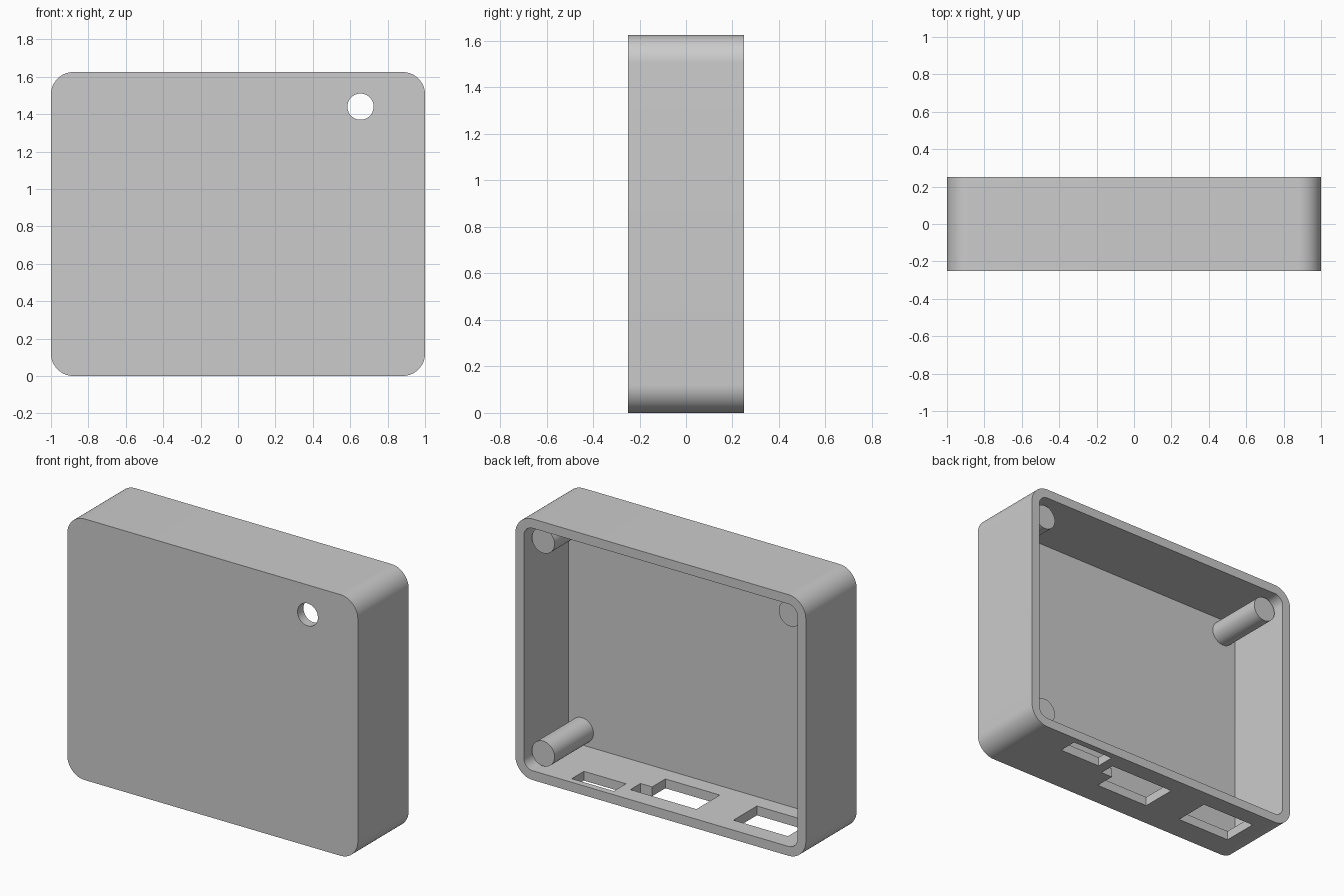
import bpy, bmesh
from math import sin, cos, pi, radians
from mathutils import Vector

if "Cube" in bpy.data.objects:
    bpy.data.objects.remove(bpy.data.objects["Cube"], do_unlink=True)

WIDTH, DEPTH, HEIGHT = 2.0, 0.5, 1.625
WALL, RADIUS = 0.058, 0.12
BACK, FRONT = DEPTH / 2, -DEPTH / 2
FLOOR = FRONT + WALL

grey = bpy.data.materials.new("grey_plastic")
grey.use_nodes = True
grey.diffuse_color = (0.6, 0.6, 0.6, 1)
grey.node_tree.nodes["Principled BSDF"].inputs["Base Color"].default_value = (0.6, 0.6, 0.6, 1)


def rounded_rect(inset):
    """Outline of the case in x and z, pulled in by the inset."""
    r = RADIUS - inset
    hx, z0, z1 = WIDTH / 2 - RADIUS, RADIUS, HEIGHT - RADIUS
    points = []
    for i, (cx, cz) in enumerate([(hx, z1), (-hx, z1), (-hx, z0), (hx, z0)]):
        for k in range(17):
            a = pi / 2 * (i + k / 16)
            points.append((cx + r * cos(a), cz + r * sin(a)))
    return points


def circle(cx, cz, r, n=48):
    return [(cx + r * cos(2 * pi * k / n), cz + r * sin(2 * pi * k / n)) for k in range(n)]


def prism(name, outline, lo, hi, axis="y"):
    """Extrude an outline along y (points in x, z) or along z (points in x, y)."""
    bm = bmesh.new()
    place = (lambda a, b: (a, lo, b)) if axis == "y" else (lambda a, b: (a, b, lo))
    face = bm.faces.new([bm.verts.new(place(a, b)) for a, b in outline])
    extruded = bmesh.ops.extrude_face_region(bm, geom=[face])["geom"]
    shift = Vector((0, hi - lo, 0) if axis == "y" else (0, 0, hi - lo))
    bmesh.ops.translate(bm, vec=shift, verts=[v for v in extruded if isinstance(v, bmesh.types.BMVert)])
    bmesh.ops.recalc_face_normals(bm, faces=bm.faces)
    mesh = bpy.data.meshes.new(name)
    bm.to_mesh(mesh)
    bm.free()
    mesh.materials.append(grey)
    obj = bpy.data.objects.new(name, mesh)
    bpy.context.collection.objects.link(obj)
    return obj


def smooth(obj):
    bpy.ops.object.select_all(action="DESELECT")
    obj.select_set(True)
    bpy.context.view_layer.objects.active = obj
    bpy.ops.object.shade_smooth_by_angle(angle=radians(30))


# Shell with an open back
case = prism("case_shell", rounded_rect(0), FRONT, BACK)
cutters = [prism("cavity_cutter", rounded_rect(WALL), FLOOR, BACK + 0.1)]

# Round opening through the front panel
cutters.append(prism("hole_cutter", circle(0.655, 1.44, 0.07), FRONT - 0.1, FLOOR + 0.1))

# Port openings through the bottom wall: small slot, notched slot, plain slot
ports = [
    [(0.35, 0.09), (0.64, 0.09), (0.64, 0.21), (0.35, 0.21)],
    [(-0.17, -0.09), (0.205, -0.09), (0.205, 0.04), (0.285, 0.04), (0.285, 0.14), (-0.17, 0.14)],
    [(-0.80, -0.09), (-0.425, -0.09), (-0.425, 0.14), (-0.80, 0.14)],
]
for outline in ports:
    cutters.append(prism("port_cutter", outline, -0.1, WALL + 0.05, axis="z"))

# Cut the openings, keep the result and drop the cutters
for cutter in cutters:
    cutter.hide_render = True
    mod = case.modifiers.new(cutter.name, "BOOLEAN")
    mod.operation = "DIFFERENCE"
    mod.solver = "EXACT"
    mod.object = cutter
bpy.context.view_layer.update()
result = bpy.data.meshes.new_from_object(case.evaluated_get(bpy.context.evaluated_depsgraph_get()))
case.modifiers.clear()
case.data = result
for cutter in cutters:
    bpy.data.objects.remove(cutter, do_unlink=True)
smooth(case)

# Three mounting posts standing on the front panel
for name, x, z in [("upper_left_post", 0.85, HEIGHT - 0.15),
                   ("lower_left_post", 0.85, 0.15),
                   ("upper_right_post", -0.85, HEIGHT - 0.15)]:
    smooth(prism(name, circle(x, z, 0.078), FLOOR - 0.01, 0.19))
